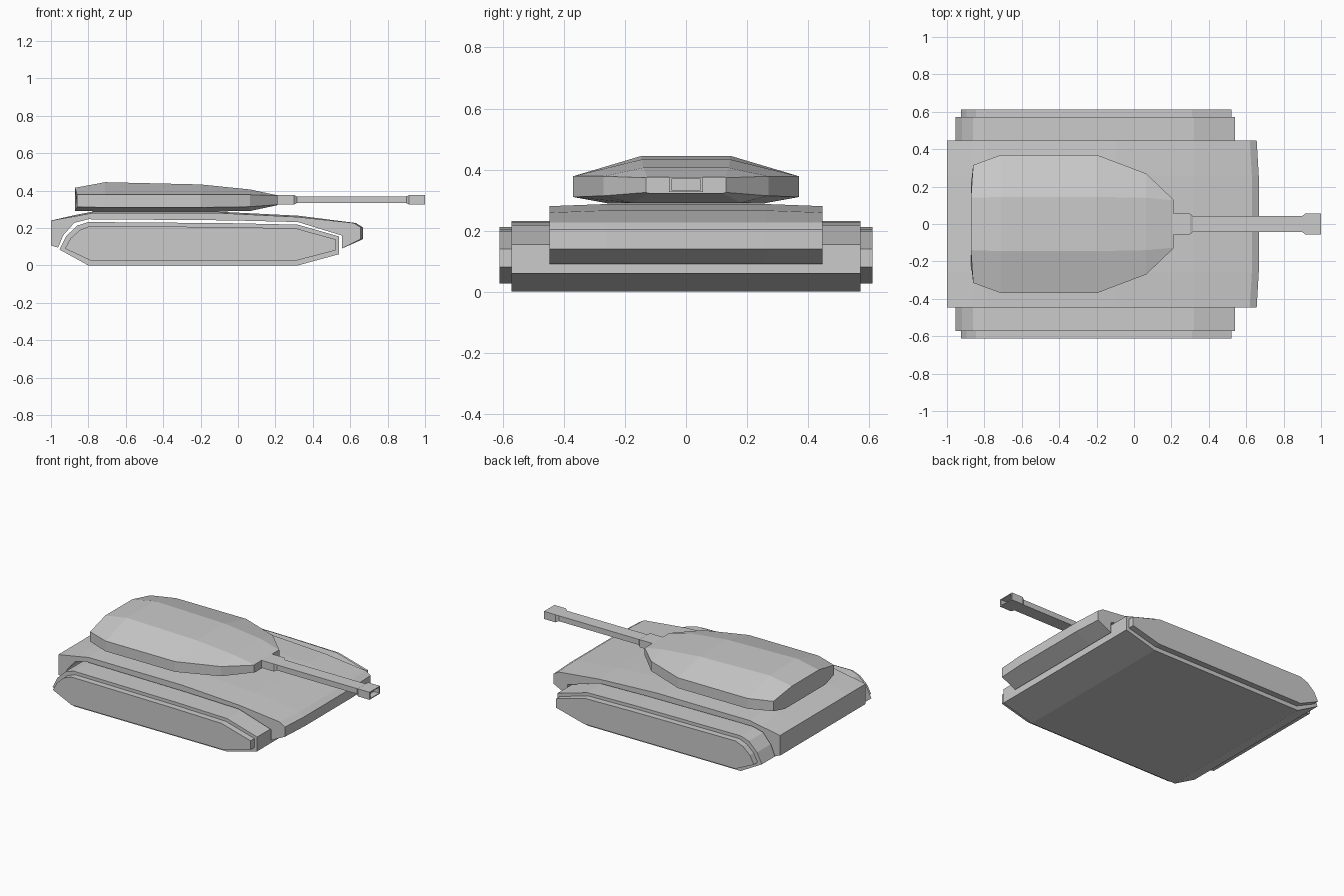
import bpy, bmesh

def loft(name, rings):
    """Skin a list of equal-length closed rings and cap both ends."""
    bm = bmesh.new()
    rows = [[bm.verts.new(p) for p in ring] for ring in rings]
    n = len(rows[0])
    for a, b in zip(rows, rows[1:]):
        for i in range(n):
            j = (i + 1) % n
            bm.faces.new((a[i], a[j], b[j], b[i]))
    bm.faces.new(rows[0][::-1])
    bm.faces.new(rows[-1])
    bmesh.ops.recalc_face_normals(bm, faces=bm.faces[:])
    mesh = bpy.data.meshes.new(name)
    bm.to_mesh(mesh)
    bm.free()
    obj = bpy.data.objects.new(name, mesh)
    bpy.context.collection.objects.link(obj)
    return obj

def prism(name, profile, half):
    return loft(name, [[(x, y, z) for x, z in profile] for y in (-half, half)])

# Full-width running gear: wide tread body and narrower side plates
prism("track_body", [(-0.8, 0), (0.32, 0), (0.54, 0.06), (0.54, 0.155), (0.32, 0.218),
                     (-0.05, 0.226), (-0.8, 0.232), (-0.86, 0.213), (-0.92, 0.155),
                     (-0.955, 0.085)], 0.572)
side = [(-0.79, 0.027), (0.315, 0.027), (0.52, 0.08), (0.52, 0.14), (0.31, 0.198),
        (-0.05, 0.205), (-0.79, 0.211), (-0.845, 0.19), (-0.895, 0.145), (-0.925, 0.09)]
# Side plates, thin slabs set on the tread body
for s, label in ((-1, "right"), (1, "left")):
    loft("track_side_" + label, [[(x, s * y, z) for x, z in side] for y in (0.56, 0.612)])

# Hull shell arching over the tracks, slightly crowned in the middle
outer = [(-1, 0.107), (-1, 0.24), (-0.86, 0.272), (-0.78, 0.287), (-0.1, 0.287),
         (0.32, 0.266), (0.63, 0.227), (0.667, 0.204), (0.667, 0.14), (0.555, 0.09)]
arch = [(0.555, 0.16), (0.32, 0.232), (-0.05, 0.241), (-0.8, 0.247), (-0.875, 0.228),
        (-0.935, 0.16), (-0.962, 0.095)]
rings = []
for y in (-0.447, -0.26, 0.26, 0.447):
    edge = abs(y) > 0.3
    rings.append([(x - (0.011 if edge and x > 0.6 else 0), y,
                   z - (0.007 if edge and z > 0.26 else 0)) for x, z in outer]
                 + [(x, y, z) for x, z in arch])
loft("hull", rings)

# Faceted turret: x, mid half-width, wall low/high z, top width/z, bottom width/z
stations = [(-0.86, 0.315, 0.313, 0.378, 0.14, 0.415, 0.21, 0.292),
            (-0.71, 0.37, 0.31, 0.378, 0.145, 0.445, 0.25, 0.288),
            (-0.2, 0.37, 0.31, 0.378, 0.145, 0.433, 0.25, 0.288),
            (0.065, 0.27, 0.314, 0.378, 0.14, 0.406, 0.18, 0.291),
            (0.21, 0.131, 0.325, 0.373, 0.127, 0.375, 0.12, 0.322)]
rings = []
for x, m, lo, hi, t, zt, b, zb in stations:
    half = [(b, zb), (m, lo), (m, hi), (t, zt)]
    ring = half + [(-y, z) for y, z in reversed(half)]
    rings.append([(x - (0.012 if x < -0.8 and abs(y) < 0.25 else 0), y, z)
                  for y, z in ring])
loft("turret", rings)

# Gun: mantlet, square barrel and hollow muzzle block
gun = [(0.19, 0.055, 0.025), (0.3, 0.055, 0.025), (0.315, 0.043, 0.018),
       (0.9, 0.043, 0.018), (0.915, 0.055, 0.025), (1, 0.055, 0.025),
       (1, 0.046, 0.019), (0.96, 0.046, 0.019)]
loft("gun_barrel", [[(x, sy * hy, 0.351 + sz * hz)
                     for sy, sz in ((-1, -1), (1, -1), (1, 1), (-1, 1))]
                    for x, hy, hz in gun])
